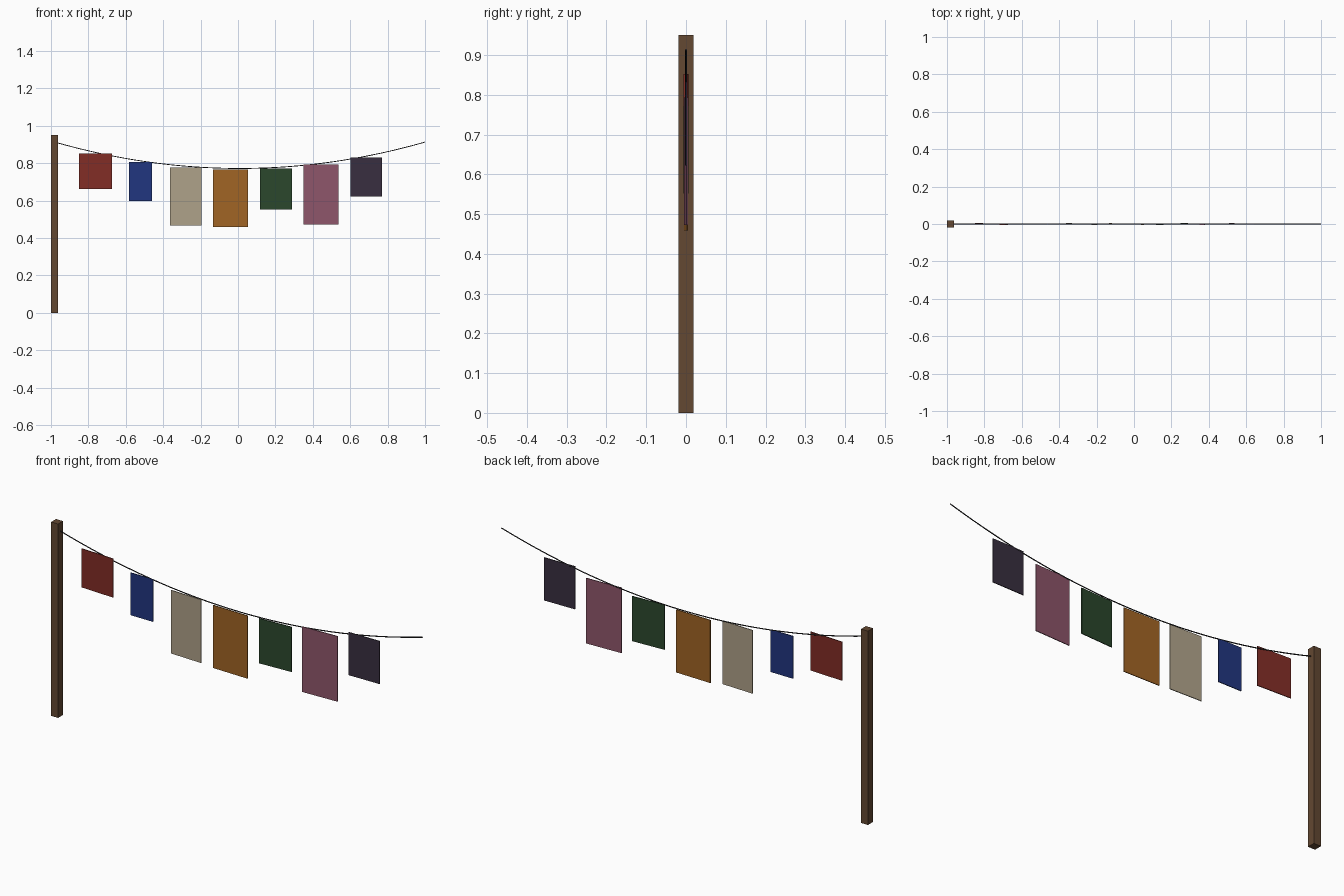
import bpy, math

if "Cube" in bpy.data.objects:
    bpy.data.objects.remove(bpy.data.objects["Cube"])


def srgb(h):
    c = [int(h[i:i + 2], 16) / 255 for i in (0, 2, 4)]
    return [v / 12.92 if v <= 0.04045 else ((v + 0.055) / 1.055) ** 2.4 for v in c] + [1]


def material(name, hexcol):
    m = bpy.data.materials.new(name)
    m.diffuse_color = srgb(hexcol)
    m.use_nodes = True
    m.node_tree.nodes["Principled BSDF"].inputs["Base Color"].default_value = m.diffuse_color
    return m


def box(name, centre, size, mat, turn=0):
    bpy.ops.mesh.primitive_cube_add(size=1, location=centre)
    ob = bpy.context.object
    ob.name = name
    ob.scale = size
    ob.rotation_euler.z = math.radians(turn)
    ob.data.materials.append(mat)
    return ob


# Wooden post at the left end
POST_X = -0.981
box("post", (POST_X, 0, 0.475), (0.038, 0.038, 0.95), material("post brown", "634832"))


# Sagging line from the post to the free right end
def line_height(x):
    return 0.772 + 0.141 * ((x - 0.01) / 0.99) ** 2


curve = bpy.data.curves.new("washing_line", 'CURVE')
curve.dimensions = '3D'
curve.bevel_depth = 0.0025
curve.bevel_resolution = 1
curve.use_fill_caps = True
spline = curve.splines.new('POLY')
N = 32
spline.points.add(N)
for i, p in enumerate(spline.points):
    x = POST_X + (1 - POST_X) * i / N
    p.co = (x, 0, line_height(x), 1)
line = bpy.data.objects.new("washing_line", curve)
bpy.context.collection.objects.link(line)
curve.materials.append(material("line charcoal", "2A2A2C"))

# Hanging cloths: colour name, colour, centre x, width, height, turn about z
cloths = [
    ("red", "822D26", -0.762, 0.176, 0.19, -2.6),
    ("blue", "213680", -0.521, 0.123, 0.208, -0.5),
    ("beige", "AEA189", -0.280, 0.168, 0.31, -2.2),
    ("orange", "A06424", -0.040, 0.189, 0.308, -1.5),
    ("green", "2B482D", 0.203, 0.171, 0.22, 2.5),
    ("pink", "8F566B", 0.444, 0.187, 0.32, 1.8),
    ("plum", "382F40", 0.685, 0.168, 0.21, 0.5),
]
for name, col, x, w, h, turn in cloths:
    top = line_height(x) - 0.006
    box(name + "_cloth", (x, 0, top - h / 2), (w, 0.004, h), material("cloth " + name, col), turn)
